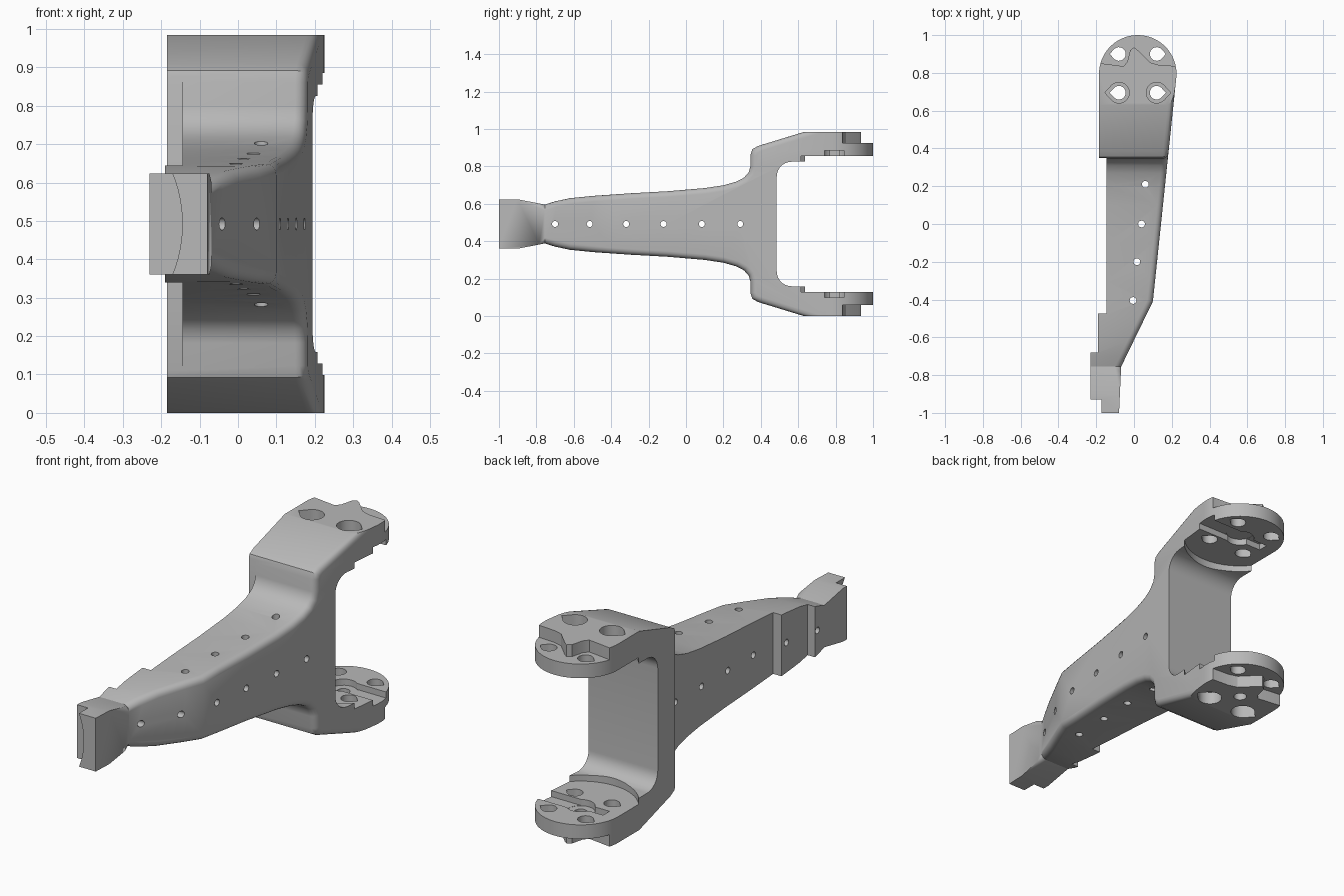
import bpy, bmesh, math
from mathutils import Vector

if "Cube" in bpy.data.objects:
    bpy.data.objects.remove(bpy.data.objects["Cube"])

MID = 0.492            # half height; built around z = 0, lifted at the end
DISC = (0.02, 0.795)   # centre of the round mounting plates

grey = bpy.data.materials.new("plain_grey")
grey.use_nodes = True
grey.diffuse_color = (0.48, 0.48, 0.48, 1)
grey.node_tree.nodes["Principled BSDF"].inputs["Base Color"].default_value = (0.48, 0.48, 0.48, 1)


def arc(cx, cy, r, a0, a1, n):
    angles = [math.radians(a0 + (a1 - a0) * i / n) for i in range(n + 1)]
    return [(cx + r * math.cos(a), cy + r * math.sin(a)) for a in angles]


def circle(cx, cy, r, n=24):
    return arc(cx, cy, r, 0, 360, n)[:-1]


def teardrop(cx, cy, r, side):
    """Round hole with a point towards +x or -x."""
    pts = arc(0, 0, r, 45, 315, 20) + [(r * 1.35, 0)]
    return [(cx + side * u, cy + v) for u, v in pts]


def box(u0, u1, v0, v1):
    return [(u0, v0), (u1, v0), (u1, v1), (u0, v1)]


def prism(name, pts, axis, a, b):
    """Extrude a flat outline along an axis from a to b."""
    place = {"x": lambda u, v, w: (w, u, v),
             "y": lambda u, v, w: (u, w, v),
             "z": lambda u, v, w: (u, v, w)}[axis]
    bm = bmesh.new()
    low = [bm.verts.new(place(u, v, a)) for u, v in pts]
    high = [bm.verts.new(place(u, v, b)) for u, v in pts]
    bm.faces.new(low)
    bm.faces.new(high)
    n = len(pts)
    for i in range(n):
        j = (i + 1) % n
        bm.faces.new((low[i], low[j], high[j], high[i]))
    bmesh.ops.recalc_face_normals(bm, faces=bm.faces)
    me = bpy.data.meshes.new(name)
    bm.to_mesh(me)
    bm.free()
    ob = bpy.data.objects.new(name, me)
    bpy.context.scene.collection.objects.link(ob)
    return ob


def combine(target, tool, operation="DIFFERENCE"):
    """Apply a boolean and discard the tool."""
    tool.hide_render = True
    mod = target.modifiers.new("cut", "BOOLEAN")
    mod.operation, mod.solver, mod.object = operation, "EXACT", tool
    bpy.context.view_layer.objects.active = target
    bpy.ops.object.modifier_apply(modifier=mod.name)
    bpy.data.objects.remove(tool)


# Side profile: head, curved arm, fork
half = [(-1, .132), (-.9, .132), (-.755, .104), (-.7, .121), (-.62, .138),
        (-.5, .15), (-.3, .164), (-.1, .175), (.1, .192), (.2, .207),
        (.27, .227), (.31, .248), (.335, .275), (.345, .31), (.345, .37),
        (.355, .4), (.385, .417), (.63, .492), (1.05, .492), (1.05, .333)]
half += arc(.565, .253, .08, 90, 180, 8)
profile = half + [(y, -h) for y, h in reversed(half)]
body = prism("fork_arm", profile, "x", -.4, .4)

# Plan outline: stepped left side, tapered right side, round end
plan = [(-.175, -1.02), (-.08, -1.02), (-.068, -.755), (.1, -.41)]
plan += arc(*DISC, .205, -5, 180, 40)
plan += [(-.185, .349), (-.145, .349), (-.145, -.475), (-.19, -.475),
         (-.19, -.68), (-.23, -.68), (-.23, -1.02)]
combine(body, prism("plan", plan, "z", -.7, .7), "INTERSECT")

# Round the long outer edges on the tapered side
bm = bmesh.new()
bm.from_mesh(body.data)
bmesh.ops.remove_doubles(bm, verts=bm.verts, dist=1e-5)
bm.normal_update()
chain = []
for e in bm.edges:
    if len(e.link_faces) != 2:
        continue
    nx = sorted(f.normal.x for f in e.link_faces)
    mid = (e.verts[0].co + e.verts[1].co) / 2
    inner = mid.y > .47 and abs(mid.z) < .345
    if (nx[1] > .8 and abs(nx[0]) < .3 and not inner
            and all(-.76 < v.co.y < .66 for v in e.verts)):
        chain.append(e)
bmesh.ops.bevel(bm, geom=chain, offset=.03, segments=4, profile=.5,
                affect="EDGES", clamp_overlap=False)
bm.to_mesh(body.data)
bm.free()

# Curved notch in the front of the head
combine(body, prism("head_notch", circle(-.495, 0, .35, 96), "y", -1.2, -.93))

# Circular seat between the fork plates
combine(body, prism("disc_seat", circle(*DISC, .26, 96), "z", -.363, .363))

# Thin rear of each plate, behind a pad with a centre tab
pad_edge = [(-.4, .85), (-.17, .85), (-.055, .835), (-.035, .86), (-.02, .92),
            (0, .935), (.02, .92), (.085, .855), (.13, .842), (.4, .825),
            (.4, 1.2), (-.4, 1.2)]
for s in (-1, 1):
    combine(body, prism("pad_cut", pad_edge, "z", s * .433, s * .7))
    # Channel and centre pocket on the inner faces
    combine(body, prism("channel", box(.02, .4, .74, .845), "z", s * .3, s * .393))
    combine(body, prism("slot", box(-.12, .03, .77, .82), "z", s * .3, s * .393))
    combine(body, prism("pocket", circle(*DISC, .065), "z", s * .3, s * .394))
    for x, side in ((-.08, -1), (.12, 1)):
        combine(body, prism("counterbore", teardrop(x, .695, .055, side), "z", s * .43, s * .7))

# Mounting holes through both plates
for x, side in ((-.08, -1), (.12, 1)):
    for y in (.695, .9):
        combine(body, prism("mount_hole", teardrop(x, y, .036, side), "z", -.7, .7))
combine(body, prism("centre_hole", circle(*DISC, .03), "z", -.7, -.2))

# Small holes along the arm
for x, y in ((.06, .21), (.04, 0), (.015, -.2), (-.005, -.405)):
    combine(body, prism("upright_hole", circle(x, y, .018, 16), "z", -.7, .7))
for y in (-.7, -.515, -.32, -.12, .085, .29):
    combine(body, prism("cross_hole", circle(y, 0, .016, 16), "x", -.5, .5))

# Stand on the ground and finish
for v in body.data.vertices:
    v.co += Vector((0, 0, MID))
body.data.materials.clear()
body.data.materials.append(grey)
for p in body.data.polygons:
    p.material_index = 0
bpy.ops.object.select_all(action="DESELECT")
body.select_set(True)
bpy.context.view_layer.objects.active = body
bpy.ops.object.shade_smooth_by_angle(angle=math.radians(28))
